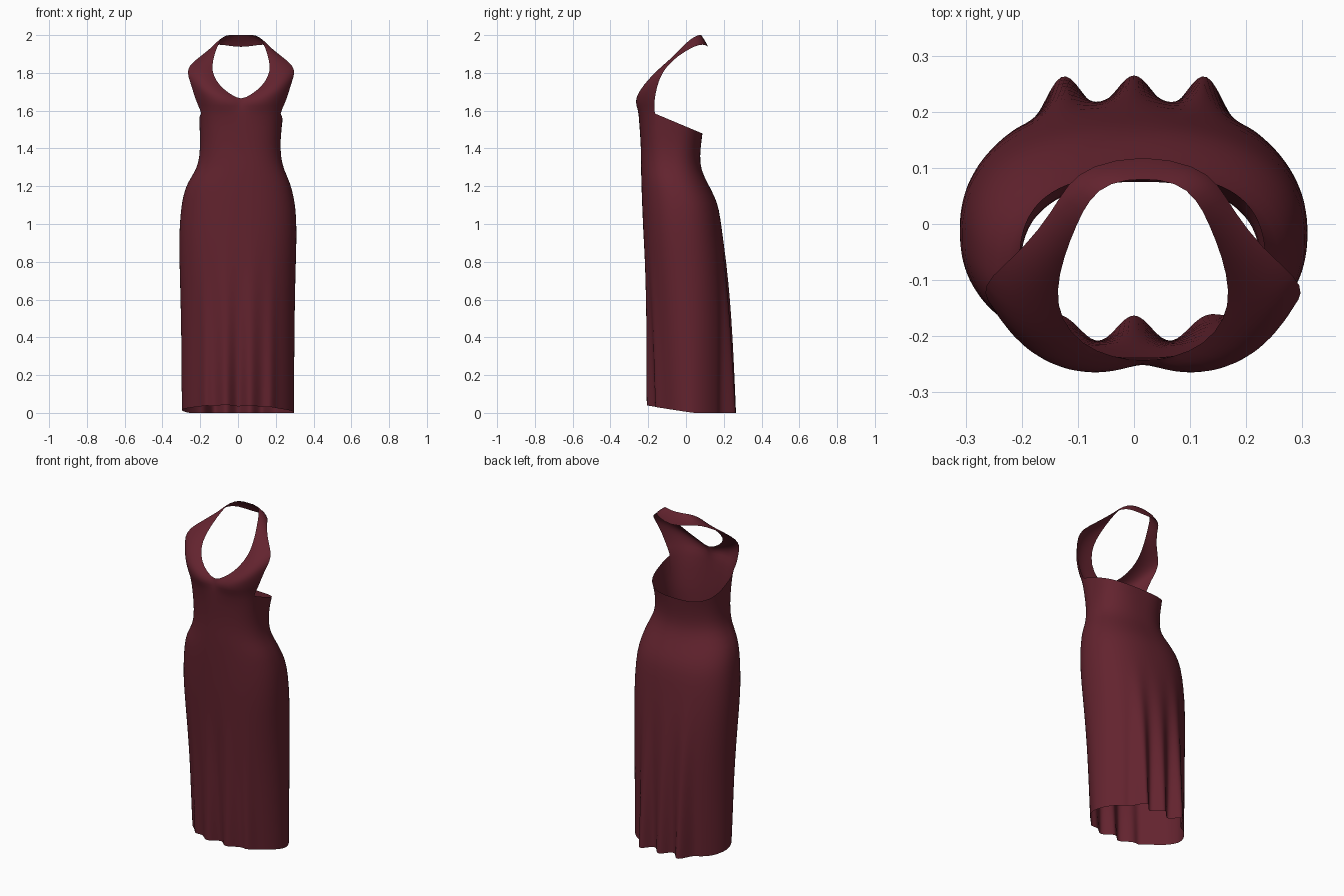
import bpy
import bmesh
import math
from mathutils import Vector

cube = bpy.data.objects.get("Cube")
if cube:
    bpy.data.objects.remove(cube, do_unlink=True)

COLS = 96        # columns around the body, column 0 at centre front
SIDE = 18        # columns from centre front to each armhole

# Body sections: height, left edge, right edge, front, back, roundness
SECTIONS = [
    (0.00, -0.297, 0.297, -0.188, 0.240, 1.10),
    (0.20, -0.299, 0.297, -0.195, 0.238, 1.06),
    (0.40, -0.300, 0.299, -0.200, 0.234, 1.02),
    (0.60, -0.304, 0.301, -0.208, 0.227, 0.96),
    (0.80, -0.310, 0.306, -0.218, 0.212, 0.90),
    (0.95, -0.312, 0.311, -0.226, 0.192, 0.87),
    (1.08, -0.302, 0.306, -0.231, 0.176, 0.87),
    (1.15, -0.290, 0.293, -0.234, 0.150, 0.88),
    (1.22, -0.268, 0.276, -0.236, 0.112, 0.88),
    (1.29, -0.218, 0.241, -0.238, 0.078, 0.87),
    (1.36, -0.203, 0.226, -0.238, 0.073, 0.85),
    (1.44, -0.200, 0.224, -0.240, 0.082, 0.80),
    (1.52, -0.205, 0.235, -0.252, 0.087, 0.72),
]

# Halter rows: neckline point, armhole point, outward bulge
HALTER = [
    ((0.000, -0.250, 1.625), (0.228, -0.168, 1.630), 0.050),
    ((0.000, -0.245, 1.655), (0.244, -0.165, 1.670), 0.056),
    ((0.055, -0.238, 1.686), (0.256, -0.157, 1.710), 0.050),
    ((0.110, -0.215, 1.727), (0.270, -0.145, 1.755), 0.038),
    ((0.147, -0.170, 1.785), (0.285, -0.125, 1.800), 0.026),
    ((0.155, -0.120, 1.835), (0.275, -0.095, 1.842), 0.016),
    ((0.142, -0.060, 1.895), (0.213, -0.045, 1.888), 0.008),
    ((0.118, 0.000, 1.960), (0.160, 0.025, 1.932), 0.006),
    ((0.096, 0.045, 1.993), (0.136, 0.070, 1.950), 0.006),
    ((0.060, 0.075, 2.003), (0.095, 0.105, 1.950), 0.006),
    ((0.000, 0.082, 2.000), (0.000, 0.124, 1.932), 0.0),
]


def spow(value, power):
    return math.copysign(abs(value) ** power, value)


def section_point(sec, i):
    """Point on a rounded section, with skirt folds that fade out upward."""
    z, left, right, front, back, power = sec
    a = 2 * math.pi * i / COLS
    x = (left + right) / 2 + (right - left) / 2 * spow(math.sin(a), power)
    depth = -spow(math.cos(a), power)
    y = (front + back) / 2 + (back - front) / 2 * depth
    fade = max(0.0, 1 - z / 0.85)
    window = min(1.0, max(0.0, (0.21 - abs(x)) / 0.05))
    y += 0.027 * fade * window * math.cos(2 * math.pi * x / 0.128)
    flare = math.exp(-((abs(x) - 0.13) / 0.045) ** 2)
    y += 0.027 * fade * flare * math.copysign(1, depth)
    return Vector((x, y, z))


def add_row(points):
    return [bm.verts.new(p) for p in points]


def bridge(lower, upper, closed=False):
    n = len(lower)
    for i in range(n if closed else n - 1):
        j = (i + 1) % n
        bm.faces.new((lower[i], lower[j], upper[j], upper[i]))


bm = bmesh.new()

# Skirt and waist
rings = []
for k, sec in enumerate(SECTIONS):
    pts = [section_point(sec, i) for i in range(COLS)]
    for p in pts:
        if k == 0:                       # hem lifts at the front
            p.z = max(0.0, 0.012 - 0.14 * p.y - 0.02 * p.x)
        elif k == len(SECTIONS) - 1:     # top edge slopes down to the back
            p.z = min(1.59, 1.48 + 0.42 * (0.085 - p.y))
    rings.append(add_row(pts))
for lower, upper in zip(rings, rings[1:]):
    bridge(lower, upper, closed=True)

# Bodice and halter strap, one side then the other
for side in (1, -1):
    prev = [rings[-1][(side * i) % COLS] for i in range(SIDE + 1)]
    for neck, arm, bulge in HALTER:
        neck, arm = Vector(neck), Vector(arm)
        along = (arm - neck).normalized()
        out = Vector((0.35, -1, 0.0)) if neck.y < -0.02 else Vector((0.4, 0.5, 0.6))
        out = (out - along * out.dot(along) * 0.5).normalized()
        pts = []
        for i in range(SIDE + 1):
            u = i / SIDE
            p = neck.lerp(arm, u) + out * bulge * 4 * u * (1 - u)
            pts.append(Vector((side * p.x + 0.016, p.y, p.z)))
        row = add_row(pts)
        if side > 0:
            bridge(prev, row)
        else:
            bridge(prev[::-1], row[::-1])
        prev = row

# Join the halves at centre front and at the nape
bmesh.ops.remove_doubles(bm, verts=bm.verts, dist=0.0005)
bmesh.ops.recalc_face_normals(bm, faces=bm.faces)

mesh = bpy.data.meshes.new("halter_dress")
bm.to_mesh(mesh)
bm.free()
dress = bpy.data.objects.new("halter_dress", mesh)
bpy.context.collection.objects.link(dress)

# Wine red cloth
cloth = bpy.data.materials.new("wine_red_cloth")
cloth.use_nodes = True
color = (0.125, 0.017, 0.028, 1.0)
cloth.diffuse_color = color
shader = cloth.node_tree.nodes["Principled BSDF"]
shader.inputs["Base Color"].default_value = color
shader.inputs["Roughness"].default_value = 0.8
mesh.materials.append(cloth)

# Smooth drape
sub = dress.modifiers.new("smooth_drape", "SUBSURF")
sub.levels = sub.render_levels = 1
for poly in mesh.polygons:
    poly.use_smooth = True
